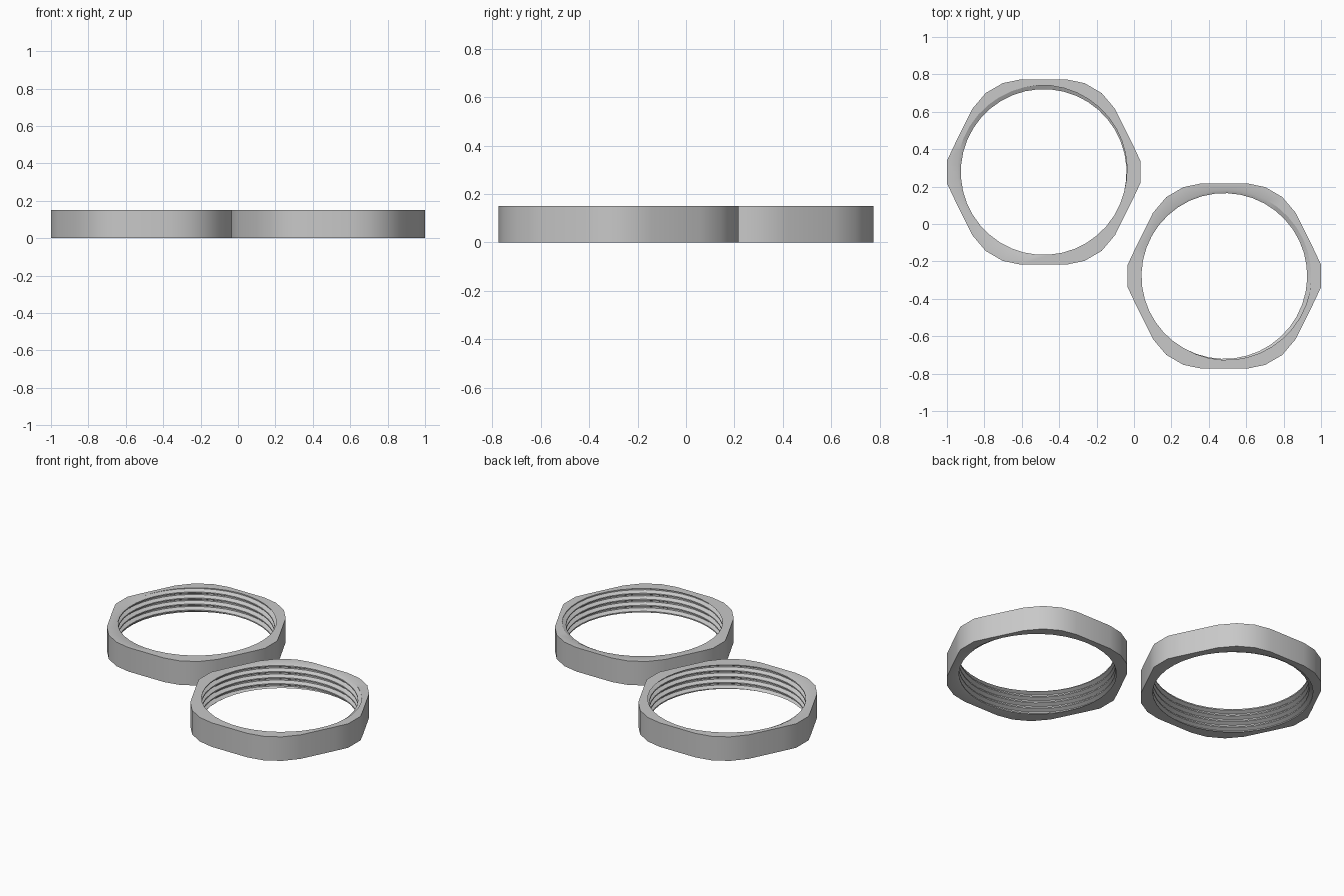
import bpy, bmesh, math

if "Cube" in bpy.data.objects:
    bpy.data.objects.remove(bpy.data.objects["Cube"])

HEIGHT = 0.15
PITCH = 0.0375
MAJOR, DEPTH = 0.465, 0.022
SEGMENTS = 40
STEPS = (-0.1, 0.1, 0.4, 0.6)   # groove and ridge corners within one pitch

# One quarter of the rounded hexagonal outline, mirrored twice
QUARTER = [(0.517, 0.06), (0.48, 0.139), (0.382, 0.337),
           (0.31, 0.422), (0.219, 0.475), (0.123, 0.495)]
HALF = QUARTER + [(-x, y) for x, y in reversed(QUARTER)]
OUTLINE = HALF + [(-x, -y) for x, y in HALF]

grey = bpy.data.materials.new("plain grey")
grey.use_nodes = True
colour = (0.58, 0.58, 0.58, 1)
grey.diffuse_color = colour
grey.node_tree.nodes["Principled BSDF"].inputs["Base Color"].default_value = colour


def thread_radius(turn):
    """Trapezoid thread: deep at whole turns, shallow at half turns."""
    away = abs((turn + 0.5) % 1 - 0.5)
    return MAJOR - DEPTH * min(max((away - 0.1) / 0.3, 0), 1)


def threaded_ring(name, centre, start):
    bm = bmesh.new()

    # Outer wall
    low = [bm.verts.new((x, y, 0)) for x, y in OUTLINE]
    high = [bm.verts.new((x, y, HEIGHT)) for x, y in OUTLINE]
    for i in range(len(low)):
        j = (i + 1) % len(low)
        bm.faces.new((low[i], low[j], high[j], high[i]))

    # Helical inner thread, clipped at the two flat ends
    first = -math.ceil(HEIGHT / PITCH) - 2
    columns = []
    for s in range(SEGMENTS + 1):
        part = s / SEGMENTS
        angle = start + math.tau * (s % SEGMENTS) / SEGMENTS
        column = []
        for k in range(first, 2):
            for step in STEPS:
                z = HEIGHT + PITCH * (k + step + part)
                z = min(max(z, 0), HEIGHT)
                r = thread_radius((z - HEIGHT) / PITCH - part)
                column.append(bm.verts.new((r * math.cos(angle), r * math.sin(angle), z)))
        columns.append(column)
    for a, b in zip(columns, columns[1:]):
        for k in range(len(a) - 1):
            bm.faces.new((a[k], a[k + 1], b[k + 1], b[k]))
    bmesh.ops.remove_doubles(bm, verts=bm.verts, dist=0.00005)

    # Flat top and bottom
    for level in (0, HEIGHT):
        rim = [e for e in bm.edges if len(e.link_faces) == 1
               and all(abs(v.co.z - level) < 0.0001 for v in e.verts)]
        bmesh.ops.triangle_fill(bm, edges=rim, use_beauty=True)
    loose = [v for v in bm.verts if not v.link_faces]
    bmesh.ops.delete(bm, geom=loose, context='VERTS')
    bmesh.ops.recalc_face_normals(bm, faces=bm.faces)

    mesh = bpy.data.meshes.new(name)
    bm.to_mesh(mesh)
    bm.free()
    mesh.materials.append(grey)
    ring = bpy.data.objects.new(name, mesh)
    ring.location = (*centre, 0)
    bpy.context.collection.objects.link(ring)
    bpy.ops.object.select_all(action='DESELECT')
    ring.select_set(True)
    bpy.context.view_layer.objects.active = ring
    bpy.ops.object.shade_smooth_by_angle(angle=math.radians(30))


threaded_ring("back_threaded_ring", (-0.483, 0.278), math.radians(130))
threaded_ring("front_threaded_ring", (0.483, -0.278), math.radians(25))
